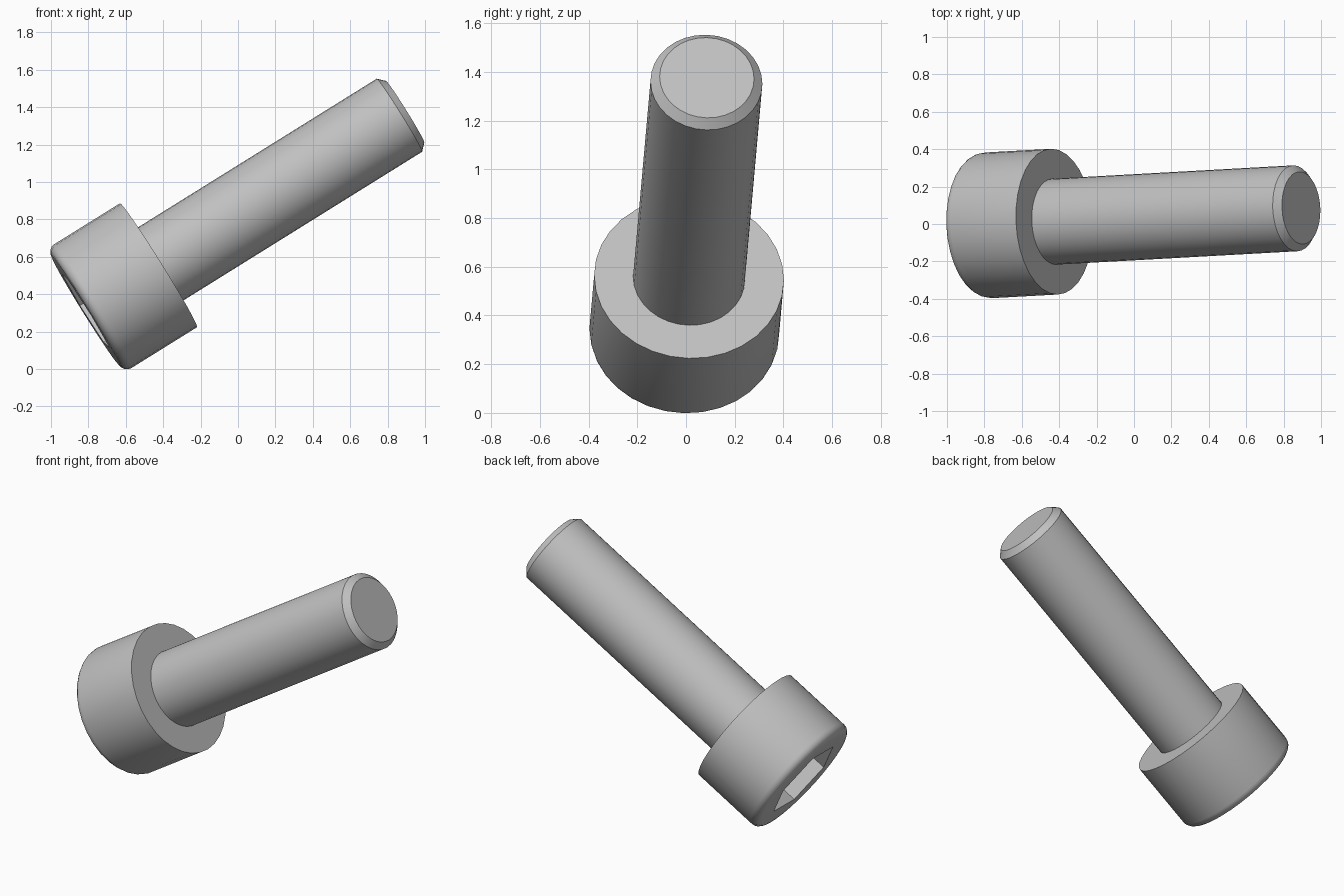
import bpy, bmesh, math
from mathutils import Matrix, Vector

cube = bpy.data.objects.get("Cube")
if cube:
    bpy.data.objects.remove(cube)

SEGMENTS = 32
HEAD_R, SHAFT_R = 0.39, 0.23
HEAD_LEN, SHAFT_LEN = 0.46, 1.555
FILLET, CHAMFER = 0.046, 0.036
SOCKET_R, SOCKET_DEPTH = 0.25, 0.25
SOCKET_TURN = math.radians(39)

# Local frame: z runs along the screw, origin at the underside of the head
axis = Vector((0.848, 0.047, 0.528)).normalized()
side = axis.cross(Vector((-axis.z, 0, axis.x))).normalized()
up = side.cross(axis)
frame = Matrix((up, side, axis)).transposed().to_4x4()
frame.translation = (-0.425, 0.0125, 0.555)

steel = bpy.data.materials.new("steel grey")
steel.use_nodes = True
colour = (0.53, 0.53, 0.53, 1)
steel.diffuse_color = colour
steel.node_tree.nodes["Principled BSDF"].inputs["Base Color"].default_value = colour


def ring(bm, radius, z, count=SEGMENTS, turn=0.0):
    angles = [turn + math.tau * i / count for i in range(count)]
    return [bm.verts.new((radius * math.cos(a), radius * math.sin(a), z)) for a in angles]


def skin(bm, rings):
    for a, b in zip(rings, rings[1:]):
        n = len(a)
        for i in range(n):
            j = (i + 1) % n
            bm.faces.new((a[i], a[j], b[j], b[i]))


def finish(bm, name):
    bmesh.ops.recalc_face_normals(bm, faces=bm.faces)
    mesh = bpy.data.meshes.new(name)
    bm.to_mesh(mesh)
    bm.free()
    mesh.materials.append(steel)
    obj = bpy.data.objects.new(name, mesh)
    bpy.context.collection.objects.link(obj)
    obj.matrix_world = frame
    bpy.ops.object.select_all(action="DESELECT")
    obj.select_set(True)
    bpy.context.view_layer.objects.active = obj
    bpy.ops.object.shade_smooth_by_angle(angle=math.radians(30))


# Head: flat underside, straight wall and rounded outer rim
bm = bmesh.new()
rings = [ring(bm, SHAFT_R, 0), ring(bm, HEAD_R, 0)]
for step in range(5):
    a = math.pi / 2 * step / 4
    rings.append(ring(bm, HEAD_R - FILLET * (1 - math.cos(a)),
                      -HEAD_LEN + FILLET * (1 - math.sin(a))))
skin(bm, rings)

# Hexagonal socket sunk into the end of the head
mouth = ring(bm, SOCKET_R, -HEAD_LEN, 6, SOCKET_TURN)
floor = ring(bm, SOCKET_R, -HEAD_LEN + SOCKET_DEPTH, 6, SOCKET_TURN)
skin(bm, [mouth, floor])
bm.faces.new(floor)
edges = []
for loop in (rings[-1], mouth):
    for i, v in enumerate(loop):
        edges.append(bm.edges.get((v, loop[i - 1])))
bmesh.ops.triangle_fill(bm, edges=edges, use_beauty=True)
finish(bm, "socket_head")

# Shaft with a chamfered tip
bm = bmesh.new()
rings = [ring(bm, SHAFT_R, 0), ring(bm, SHAFT_R, SHAFT_LEN - CHAMFER),
         ring(bm, SHAFT_R - CHAMFER, SHAFT_LEN)]
skin(bm, rings)
bm.faces.new(rings[-1])
finish(bm, "shaft")
